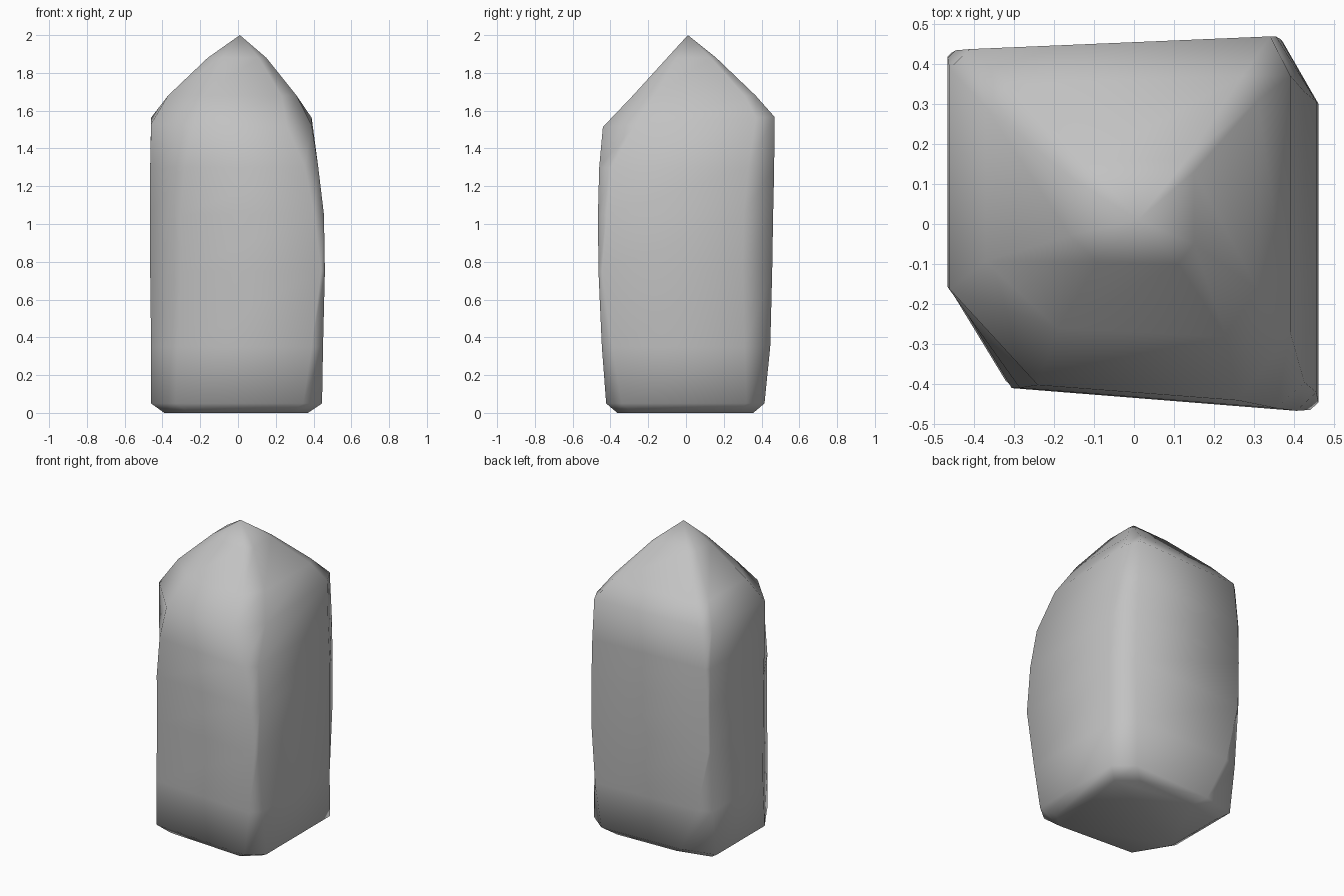
import bpy
import bmesh
from mathutils import Vector

if "Cube" in bpy.data.objects:
    bpy.data.objects.remove(bpy.data.objects["Cube"], do_unlink=True)


def make_material(name, colour):
    mat = bpy.data.materials.new(name)
    mat.use_nodes = True
    mat.diffuse_color = colour
    mat.node_tree.nodes["Principled BSDF"].inputs["Base Color"].default_value = colour
    return mat


def section_ring(bm, height, tilt, left, right, front, back, cuts):
    """Rectangle with a cut on each corner, counterclockwise from front left."""
    (ax, ay), (bx, by), (cx, cy), (dx, dy) = cuts
    outline = [
        (left, front + ay), (left + ax, front),
        (right - bx, front), (right, front + by),
        (right, back - cy), (right - cx, back),
        (left + dx, back), (left, back - dy),
    ]
    ring = []
    for x, y in outline:
        # The block narrows towards its left edge, most of all at the front
        taper = 0.17 if y < 0 else 0.09
        y *= 1 + taper * (x - right)
        ring.append(bm.verts.new(Vector((x, y, height + tilt * y))))
    return ring


def bridge(bm, lower, upper):
    count = len(lower)
    for i in range(count):
        j = (i + 1) % count
        bm.faces.new((lower[i], lower[j], upper[j], upper[i]))


# Corner cuts in order: front left, front right, back right, back left
foot_cuts = [(.13, .24), (.10, .09), (.12, .10), (.22, .05)]
shin_cuts = [(.14, .28), (.06, .06), (.10, .14), (.09, .03)]
waist_cuts = [(.16, .30), (.02, .02), (.09, .16), (.01, .01)]
chest_cuts = [(.16, .30), (.05, .05), (.09, .16), (.01, .01)]
shoulder_cuts = [(.18, .28), (.07, .07), (.07, .14), (.02, .02)]
eave_cuts = [(.22, .26), (.13, .18), (.05, .10), (.05, .05)]
roof_cuts = [(.18, .18), (.08, .12), (.04, .06), (.06, .06)]
tip_cuts = [(.07, .07), (.04, .05), (.02, .03), (.04, .04)]

# Height, tilt, left, right, front, back, corner cuts
sections = [
    (0.00, 0.00, -.39, .37, -.37, .36, foot_cuts),
    (0.05, 0.00, -.46, .445, -.43, .42, foot_cuts),
    (0.35, 0.00, -.46, .45, -.45, .45, shin_cuts),
    (0.75, 0.00, -.465, .46, -.465, .46, waist_cuts),
    (1.05, 0.00, -.465, .455, -.47, .465, chest_cuts),
    (1.30, 0.00, -.465, .425, -.465, .47, shoulder_cuts),
    (1.54, 0.06, -.46, .39, -.45, .47, eave_cuts),
    (1.68, 0.00, -.37, .31, -.285, .37, roof_cuts),
    (1.88, 0.00, -.16, .15, -.10, .16, tip_cuts),
]

# Pointed stone block lofted through the sections
bm = bmesh.new()
rings = [section_ring(bm, *section) for section in sections]
for lower, upper in zip(rings, rings[1:]):
    bridge(bm, lower, upper)
bm.faces.new(list(reversed(rings[0])))

# Peak
peak = bm.verts.new((0.01, 0.01, 2))
top = rings[-1]
for i, vert in enumerate(top):
    bm.faces.new((vert, top[(i + 1) % len(top)], peak))

bmesh.ops.recalc_face_normals(bm, faces=bm.faces)
for face in bm.faces:
    face.smooth = True

mesh = bpy.data.meshes.new("pointed_stone")
bm.to_mesh(mesh)
bm.free()
mesh.materials.append(make_material("stone grey", (0.54, 0.54, 0.54, 1)))
stone = bpy.data.objects.new("pointed_stone", mesh)
bpy.context.collection.objects.link(stone)
